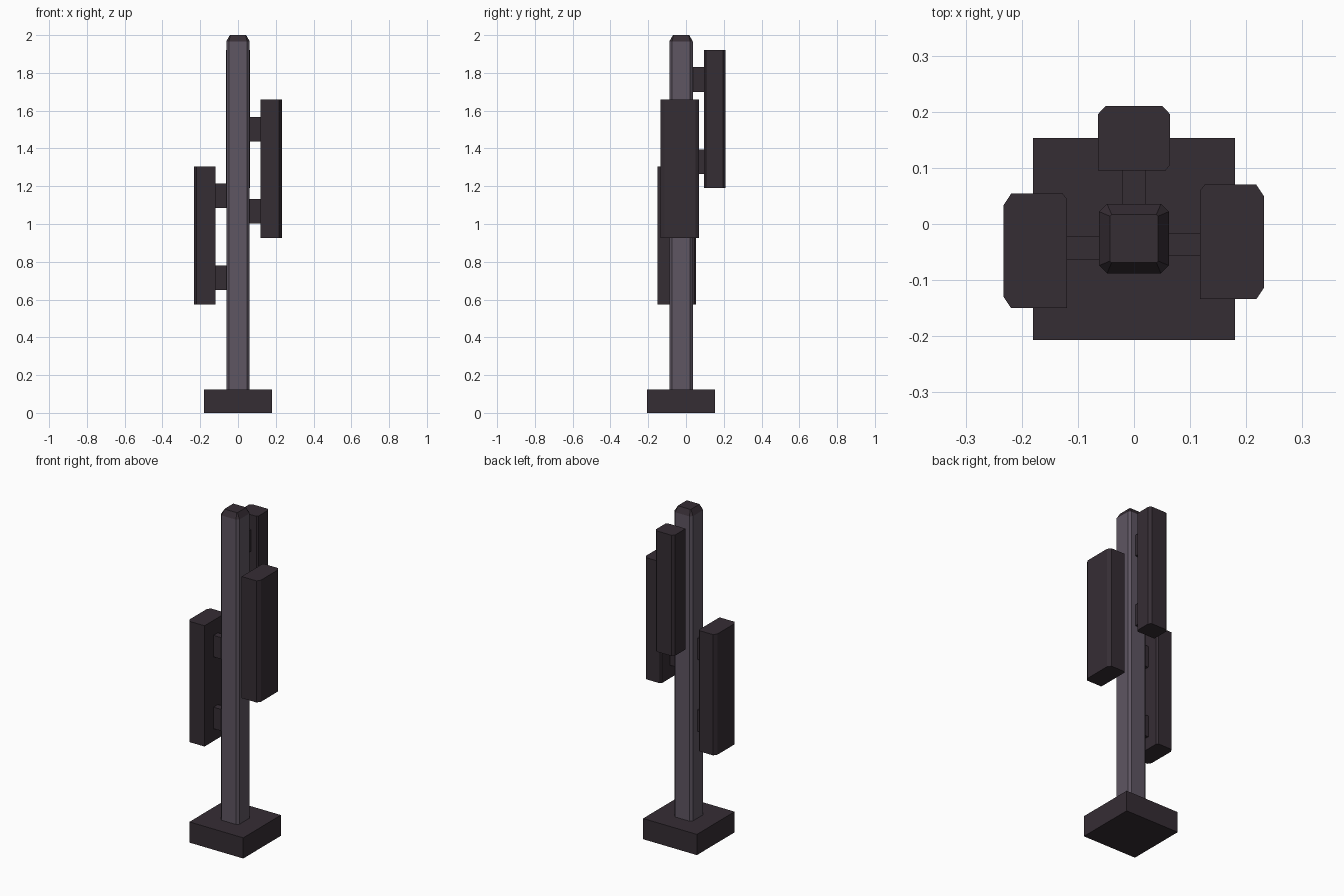
import bpy

if "Cube" in bpy.data.objects:
    bpy.data.objects.remove(bpy.data.objects["Cube"])


def material(name, color):
    m = bpy.data.materials.new(name)
    m.diffuse_color = (*color, 1)
    m.use_nodes = True
    m.node_tree.nodes["Principled BSDF"].inputs["Base Color"].default_value = m.diffuse_color
    return m


DARK = material("dark plum", (0.036, 0.026, 0.034))
GREY = material("plum grey", (0.112, 0.092, 0.122))


def loft(name, bottom, top, z0, z1, mat):
    """Solid between two outlines (counter-clockwise) with equal point counts."""
    n = len(bottom)
    verts = [(x, y, z0) for x, y in bottom] + [(x, y, z1) for x, y in top]
    faces = [tuple(range(n - 1, -1, -1)), tuple(range(n, 2 * n))]
    faces += [(i, (i + 1) % n, n + (i + 1) % n, n + i) for i in range(n)]
    me = bpy.data.meshes.new(name)
    me.from_pydata(verts, [], faces)
    me.materials.append(mat)
    ob = bpy.data.objects.new(name, me)
    bpy.context.collection.objects.link(ob)
    return ob


def rect(x0, x1, y0, y1, cuts=None):
    """Rectangle outline; cuts gives (dx, dy) per corner: SW, SE, NE, NW."""
    cuts = cuts or [None] * 4
    corners = [(x0, y0, 1, 1), (x1, y0, -1, 1), (x1, y1, -1, -1), (x0, y1, 1, -1)]
    pts = []
    for i, ((x, y, sx, sy), c) in enumerate(zip(corners, cuts)):
        if not c:
            pts.append((x, y))
            continue
        pair = [(x, y + sy * c[1]), (x + sx * c[0], y)]
        pts += pair if i % 2 == 0 else pair[::-1]
    return pts


def box(name, x0, x1, y0, y1, z0, z1, mat=DARK, cuts=None):
    r = rect(x0, x1, y0, y1, cuts)
    return loft(name, r, r, z0, z1, mat)


# Base block
box("base", -0.18, 0.18, -0.207, 0.153, 0, 0.125)

# Post with bevelled edges and tapered cap
CAP_Z = 1.967
post_cut = [(0.014, 0.014)] * 4
box("post", -0.062, 0.062, -0.088, 0.036, 0.125, CAP_Z, GREY, post_cut)
loft("post_cap", rect(-0.062, 0.062, -0.088, 0.036, post_cut),
     rect(-0.043, 0.043, -0.069, 0.017, [(0.003, 0.003)] * 4), CAP_Z, 2.0, DARK)

# Three upright panels, bevelled on the outer edges and one inner edge
OUT, INN = (0.014, 0.021), (0.008, 0.01)
box("right_panel", 0.118, 0.232, -0.134, 0.07, 0.925, 1.66,
    cuts=[None, OUT, OUT, INN])
box("left_panel", -0.233, -0.119, -0.15, 0.054, 0.575, 1.305,
    cuts=[OUT, None, INN, OUT])
box("back_panel", -0.064, 0.064, 0.095, 0.21, 1.19, 1.92,
    cuts=[None, INN, (0.013, 0.014), (0.013, 0.014)])

# Two brackets hold each panel to the post
brackets = {
    "right": ((0.062, 0.118, -0.057, -0.016), (1.003, 1.436)),
    "left": ((-0.119, -0.062, -0.064, -0.022), (0.65, 1.084)),
    "back": ((-0.021, 0.021, 0.036, 0.095), (1.265, 1.70)),
}
for side, (area, heights) in brackets.items():
    for level, z in zip(("lower", "upper"), heights):
        box(f"{side}_{level}_bracket", *area, z, z + 0.13)
